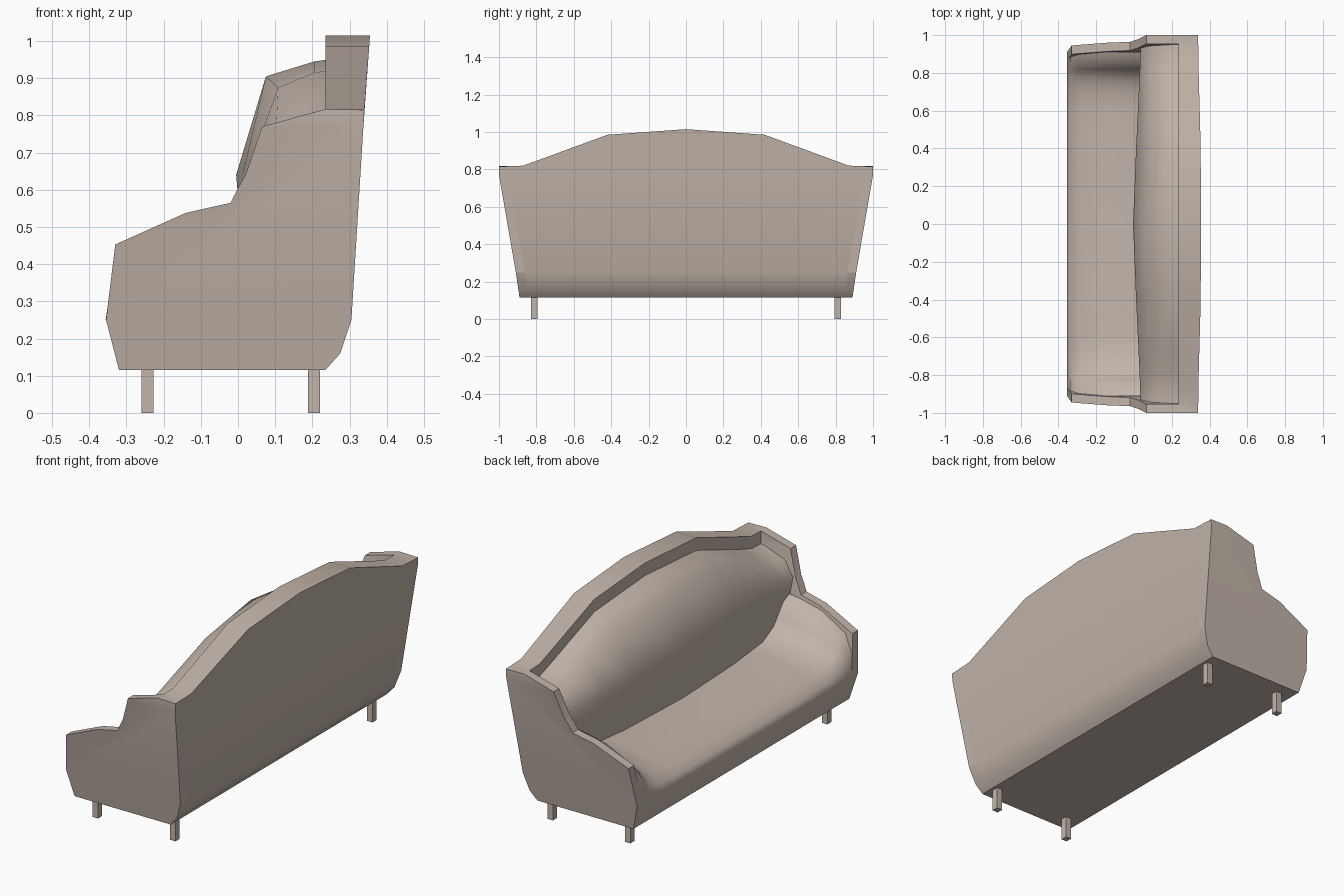
import bpy, bmesh, math

if "Cube" in bpy.data.objects:
    bpy.data.objects.remove(bpy.data.objects["Cube"])

fabric = bpy.data.materials.new("taupe fabric")
fabric.diffuse_color = (0.54, 0.46, 0.40, 1)
fabric.use_nodes = True
fabric.node_tree.nodes["Principled BSDF"].inputs["Base Color"].default_value = fabric.diffuse_color


def interp(t, pts):
    """Piecewise linear lookup in a list of (position, value)."""
    if t <= pts[0][0]:
        return pts[0][1]
    for (a, va), (b, vb) in zip(pts, pts[1:]):
        if t <= b:
            return va + (vb - va) * (t - a) / (b - a)
    return pts[-1][1]


def outer_y(z):
    return interp(z, [(.115, .89), (.25, .91), (.77, 1.0)])


def inside(y, z, gap):
    """Keep y within the flared sides at height z."""
    return math.copysign(min(abs(y), outer_y(z) - gap), y)


def back_x(z):
    return interp(z, [(.115, .235), (.16, .275), (.25, .305), (.815, .34), (1.015, .355)])


def rim_z(y):
    return interp(abs(y), [(0, 1.015), (.42, .985), (.87, .82), (1, .815)])


def finish(name, bm, angle=35):
    me = bpy.data.meshes.new(name)
    bm.to_mesh(me)
    bm.free()
    me.materials.append(fabric)
    ob = bpy.data.objects.new(name, me)
    bpy.context.collection.objects.link(ob)
    bpy.ops.object.select_all(action='DESELECT')
    ob.select_set(True)
    bpy.context.view_layer.objects.active = ob
    bpy.ops.object.shade_smooth_by_angle(angle=math.radians(angle))
    return ob


def loft(name, sections, closed=False, angle=35):
    """Skin a list of point sections; closed makes a capped solid."""
    bm = bmesh.new()
    g = [[bm.verts.new(p) for p in s] for s in sections]
    n = len(g[0])
    for a, b in zip(g, g[1:]):
        for j in range(n if closed else n - 1):
            k = (j + 1) % n
            bm.faces.new((a[j], a[k], b[k], b[j]))
    if closed:
        bm.faces.new(g[0])
        bm.faces.new(g[-1])
        bmesh.ops.recalc_face_normals(bm, faces=bm.faces)
    return finish(name, bm, angle)


def box(name, x0, x1, y0, y1, z0, z1):
    return loft(name, [[(x0, y, z0), (x1, y, z0), (x1, y, z1), (x0, y, z1)]
                       for y in (y0, y1)], closed=True)


def both_sides(ys):
    return [-y for y in reversed(ys) if y > 0] + ys


# flared side panels: stepped outline, cut where the flare changes, given thickness
outline = [(-.32, .115), (-.355, .25), (-.33, .453), (-.14, .538), (-.02, .565),
           (0, .605), (.02, .64), (.065, .77), (.235, .817), (.34, .815),
           (.305, .25), (.275, .16), (.235, .115)]
for side, sign in (("left", -1), ("right", 1)):
    bm = bmesh.new()
    bm.faces.new([bm.verts.new((x, 0, z)) for x, z in outline])
    for cut in (.25, .77):
        bmesh.ops.bisect_plane(bm, geom=bm.verts[:] + bm.edges[:] + bm.faces[:],
                               plane_co=(0, 0, cut), plane_no=(0, 0, 1))
    ext = bmesh.ops.extrude_face_region(bm, geom=bm.faces[:], use_keep_orig=True)
    inner = {v for v in ext["geom"] if isinstance(v, bmesh.types.BMVert)}
    for v in bm.verts:
        v.co.y = sign * (outer_y(v.co.z) - (.046 if v in inner else 0))
    bmesh.ops.recalc_face_normals(bm, faces=bm.faces)
    finish(side + "_side_panel", bm)

# arched back rim, rear face and underside in one sheet between the side panels
sections = []
for y in both_sides([0, .42, .87, 1.0]):
    top = rim_z(y)
    path = [(.235, top - .09), (.235, top)]
    path += [(back_x(z), z) for z in (top, .77, .25, .16, .115)] + [(-.32, .115)]
    sections.append([(x, inside(y, z, .002), z) for x, z in path])
loft("back_and_underside", sections)

# seat and arm padding in one dished surface: (x, seat height, arm height)
pad = [(-.32, .115, .115), (-.356, .25, .25), (-.338, .275, .37), (-.29, .31, .45),
       (-.14, .35, .522), (-.02, .365, .55), (.06, .37, .56)]
blend = [(.45, 0), (.7, .08), (.79, .32), (.86, .88), (.91, 1)]
sections = []
for y in both_sides([0, .45, .6, .7, .75, .79, .82, .86, .91]):
    w = interp(abs(y), blend)
    points = [(x, z0 + (z1 - z0) * w) for x, z0, z1 in pad]
    sections.append([(x, inside(y, z, .02), z) for x, z in points])
loft("seat_and_arm_padding", sections, angle=75)

# back cushion, bulging in the middle and following the arch
sections = []
for y in both_sides([0, .42, .65, .8, .88, .96]):
    a, rim = abs(y), rim_z(y)
    belly = interp(a, [(0, -.005), (.42, .012), (.8, .03), (.96, .035)])
    top = interp(a, [(0, .075), (.42, .108), (.88, .1), (.96, .085)])
    path = [(belly + .025, .35), (belly + .012, .5), (belly, .64),
            (top, rim - .11), (.205, rim - .07), (.24, rim - .065)]
    sections.append([(x, inside(y, z, .025), z) for x, z in path])
loft("back_cushion", sections, angle=75)

# legs
for xn, x in (("front", -.243), ("rear", .204)):
    for yn, y in (("left", -.812), ("right", .812)):
        box(f"{xn}_{yn}_leg", x - .016, x + .016, y - .017, y + .017, 0, .12)
